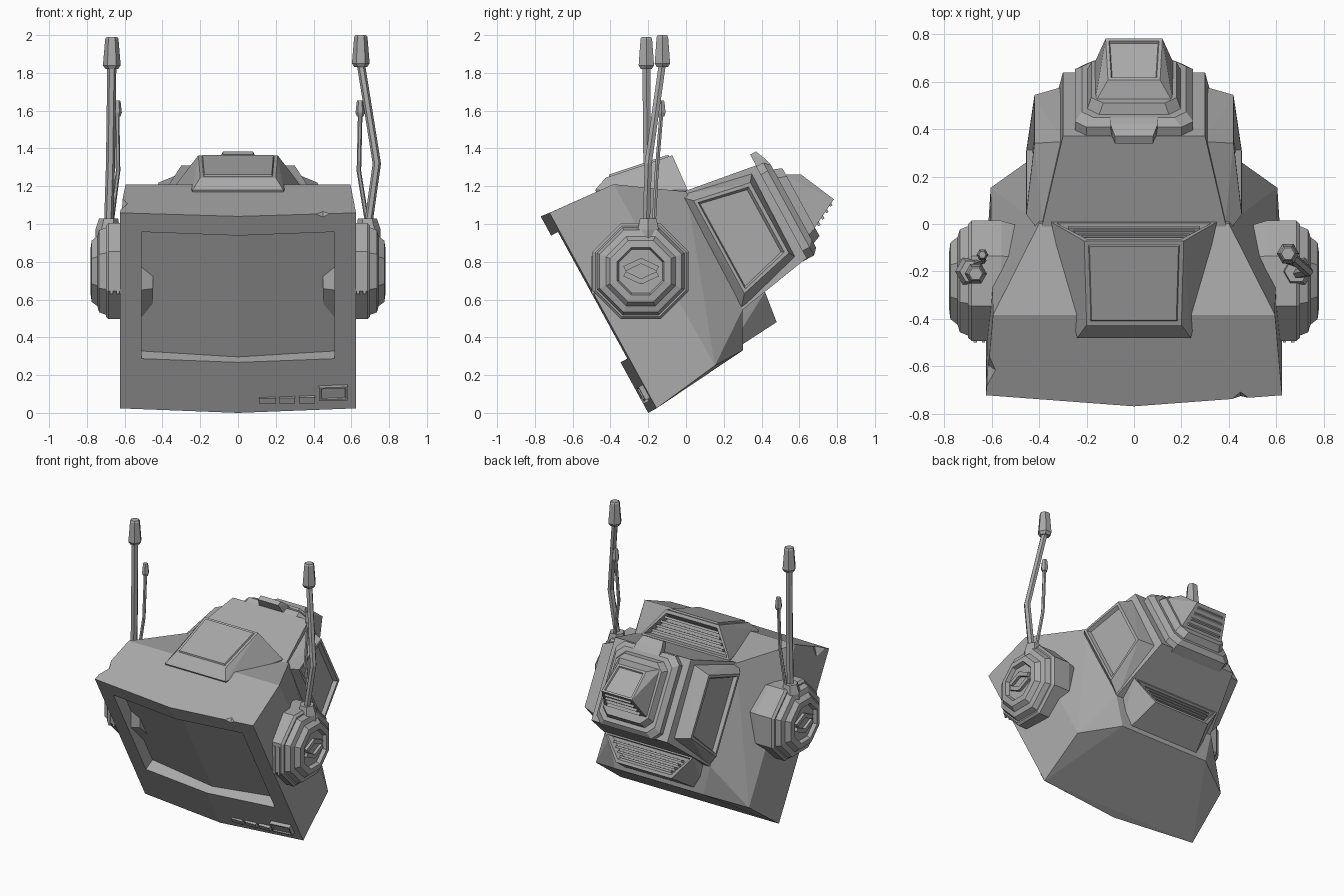
import bpy, bmesh, math
from mathutils import Matrix, Vector

cube = bpy.data.objects.get("Cube")
if cube:
    bpy.data.objects.remove(cube)

grey = bpy.data.materials.new("plain_grey")
grey.use_nodes = True
COLOUR = (0.4, 0.4, 0.4, 1)
grey.diffuse_color = COLOUR
grey.node_tree.nodes["Principled BSDF"].inputs["Base Color"].default_value = COLOUR

# The head leans back: its local axes are x, depth behind the face, height up the face
TILT = Matrix.Translation((0, -0.2, 0)) @ Matrix.Rotation(math.radians(28.7), 4, 'X')
UPRIGHT = Matrix.Identity(4)


def finish(name, bm, matrix):
    bmesh.ops.recalc_face_normals(bm, faces=bm.faces[:])
    bm.transform(matrix)
    mesh = bpy.data.meshes.new(name)
    bm.to_mesh(mesh)
    bm.free()
    mesh.materials.append(grey)
    obj = bpy.data.objects.new(name, mesh)
    bpy.context.collection.objects.link(obj)
    return obj


def solid(name, points, matrix=TILT, mirror=True, insets=()):
    """Convex block around points; insets are (direction, width, depth)."""
    bm = bmesh.new()
    pts = {tuple(p) for p in points}
    if mirror:
        pts |= {(-x, y, z) for x, y, z in pts}
    for p in sorted(pts):
        bm.verts.new(p)
    out = bmesh.ops.convex_hull(bm, input=bm.verts[:])
    loose = [v for v in bm.verts if not v.link_faces]
    bmesh.ops.delete(bm, geom=loose, context='VERTS')
    bmesh.ops.dissolve_limit(bm, angle_limit=math.radians(3),
                             verts=bm.verts[:], edges=bm.edges[:])
    bmesh.ops.recalc_face_normals(bm, faces=bm.faces[:])
    for direction, width, depth in insets:
        d = Vector(direction).normalized()
        face = max(bm.faces, key=lambda f: round(f.normal.dot(d), 2) + f.calc_area() * 0.1)
        # a flat border, then a sloped step
        bmesh.ops.inset_individual(bm, faces=[face], thickness=width, depth=0)
        bmesh.ops.inset_individual(bm, faces=[face], thickness=abs(depth) * 0.6, depth=depth)
    return finish(name, bm, matrix)


def box(name, centre, size, matrix=TILT):
    c, s = Vector(centre), Vector(size) / 2
    return solid(name, [c + Vector((i * s.x, j * s.y, k * s.z))
                        for i in (-1, 1) for j in (-1, 1) for k in (-1, 1)], matrix, False)


def loft(name, rings, matrix=UPRIGHT):
    bm = bmesh.new()
    loops = [[bm.verts.new(p) for p in ring] for ring in rings]
    n = len(loops[0])
    for a, b in zip(loops, loops[1:]):
        for i in range(n):
            bm.faces.new((a[i], a[(i + 1) % n], b[(i + 1) % n], b[i]))
    bm.faces.new(loops[0])
    bm.faces.new(loops[-1])
    return finish(name, bm, matrix)


def rod(name, path):
    """Six-sided rod through (x, y, z, radius) stations."""
    angles = [math.radians(60 * k) for k in range(6)]
    return loft(name, [[(x + r * math.cos(a), y + r * math.sin(a), z) for a in angles]
                       for x, y, z, r in path])


def cut(target, cutter):
    mod = target.modifiers.new("cut", 'BOOLEAN')
    mod.operation, mod.solver, mod.object = 'DIFFERENCE', 'EXACT', cutter
    graph = bpy.context.evaluated_depsgraph_get()
    target.data = bpy.data.meshes.new_from_object(target.evaluated_get(graph))
    target.modifiers.clear()
    bpy.data.objects.remove(cutter)


# Main casing with a slightly pointed front
casing = solid("casing", [
    (0, 0, 0), (0, 0, 1.186), (0.625, 0.05, 0), (0.625, 0.05, 1.18),
    (0.595, 0.42, 1.15), (0.605, 0.43, 0.05), (0.35, 0.6, 0.05),
    (0.4, 0.74, 0.93), (0.4, 0.7, 0.24)])

# Recessed, bowed screen
outline = [(-0.51, -0.1), (0.51, -0.1), (0.51, 0.125), (0, 0.06), (-0.51, 0.125)]
cut(casing, loft("screen_cutter", [[(x, b, h) for x, b in outline] for h in (0.305, 1.07)], TILT))

# Chips in the top edge
cut(casing, solid("edge_chip_cutter", [
    (0.35, 0, 1.2), (0.56, 0, 1.2), (0.45, 0, 1.14), (0.45, 0.1, 1.2), (0.45, -0.1, 1.2)],
    mirror=False))
cut(casing, solid("corner_chip_cutter", [
    (-0.64, 0.04, 1.2), (-0.64, 0.36, 1.2), (-0.64, 0.15, 1.06), (-0.57, 0.17, 1.2)],
    mirror=False))

# Buttons along the lower bezel
for i, x in enumerate((0.155, 0.26, 0.365)):
    box(f"small_button_{i + 1}", (x, 0.012 + x * 0.05, 0.07), (0.085, 0.04, 0.035))
solid("large_button", [(x, b, h) for x, b in ((0.43, 0.01), (0.58, 0.02), (0.43, 0.08), (0.58, 0.08))
                       for h in (0.065, 0.145)], mirror=False, insets=[((0, -1, 0), 0.012, -0.008)])

# Rear housing
solid("rear_housing", [(0.4, 0.68, 0.945), (0.4, 0.68, 0.235),
                       (0.3, 1.13, 0.875), (0.3, 1.13, 0.316)])

# Side panels with sunken centres
for side, label in ((1, "left"), (-1, "right")):
    solid(f"{label}_side_panel", [(side * x, b, h) for x, b, h in (
        (0.38, 0.68, 0.94), (0.3, 1.09, 0.85), (0.3, 1.08, 0.35), (0.38, 0.69, 0.24),
        (0.455, 0.75, 0.87), (0.42, 1.06, 0.81), (0.42, 1.06, 0.385), (0.455, 0.75, 0.31))],
        mirror=False, insets=[((side, 0.1, 0), 0.025, -0.025)])

# Top and bottom vent hoods with slats
solid("top_hood", [(0.24, 0.32, 1.1), (0.24, 0.32, 1.17), (0.2, 0.4, 1.2), (0.21, 0.767, 1.135),
                   (0.35, 0.75, 0.935), (0.24, 0.4, 0.95)],
      insets=[((0, 0.17, 1), 0.025, 0.01), ((0, 1, 0), 0.025, -0.04)])
solid("bottom_hood", [(0.3, 0.5, 0.07), (0.22, 0.827, 0.095), (0.35, 0.85, 0.265),
                      (0.35, 0.6, 0.27)], insets=[((0, 1, -0.1), 0.025, -0.04)])
for i in range(4):
    t = (i + 1) / 5
    box(f"top_slat_{i + 1}", (0, 0.735, 0.95 + 0.17 * t), (0.6 - 0.22 * t, 0.035, 0.016))
    box(f"bottom_slat_{i + 1}", (0, 0.805 + 0.025 * t, 0.11 + 0.14 * t),
        (0.36 + 0.22 * t, 0.035, 0.014))


# Stepped plates on the back, with cut corners
def plate(name, half, low, high, b0, b1, taper):
    c = 0.05
    solid(name, [(half - s - dx, b, h) for b, s in ((b0, 0), (b1, taper))
                 for dx, h in ((0, low + s + c), (c, low + s), (0, high - s - c), (c, high - s))])


plate("back_plate_base", 0.25, 0.31, 0.87, 1.1, 1.17, 0)
plate("back_plate_bevel", 0.25, 0.31, 0.87, 1.17, 1.2, 0.03)
plate("back_plate_step", 0.205, 0.36, 0.82, 1.18, 1.245, 0.025)
solid("back_tab", [(0.1, 1.13, 0.84), (0.1, 1.2, 0.84), (0.1, 1.19, 0.88),
                   (0.08, 1.13, 0.94), (0.08, 1.165, 0.94)])
solid("back_wedge", [(0.17, 1.23, 0.43), (0.165, 1.23, 0.765), (0.11, 1.315, 0.72),
                     (0.12, 1.405, 0.52)], insets=[((0, 0.9, 0.4), 0.02, -0.01)])
for i in range(4):
    t = (i + 0.6) / 4
    box(f"wedge_slat_{i + 1}", (0, 1.25 + 0.14 * t, 0.435 + 0.08 * t),
        (0.27 - 0.07 * t, 0.014, 0.025))

# Ear pods, their relief bars, fins and aerial sockets
EAR_Y, EAR_Z = -0.24, 0.75
PROFILE = [(0.45, 0.24), (0.56, 0.275), (0.685, 0.275), (0.7, 0.26), (0.7, 0.25), (0.735, 0.235),
           (0.745, 0.2), (0.775, 0.175), (0.78, 0.135), (0.755, 0.125)]
octagon = [math.radians(45 * k + 22.5) for k in range(8)]
for side, label in ((1, "left"), (-1, "right")):
    loft(f"{label}_ear_pod", [[(side * x, EAR_Y + r * math.cos(a), EAR_Z + r * math.sin(a))
                               for a in octagon] for x, r in PROFILE])
    for k in (-1, 1):
        for n, (y, turn) in enumerate(((-0.04, 25), (0.045, -25))):
            m = (Matrix.Translation((side * 0.76, EAR_Y + y, EAR_Z + k * 0.035))
                 @ Matrix.Rotation(math.radians(k * turn), 4, 'X'))
            box(f"{label}_ear_bar_{k + 2}_{n}", (0, 0, 0), (0.03, 0.1, 0.028), m)
    for n, x in enumerate((0.635, 0.67)):
        box(f"{label}_ear_fin_{n + 1}", (side * x, EAR_Y - 0.245, EAR_Z - 0.02),
            (0.014, 0.03, 0.2), UPRIGHT)
    rod(f"{label}_aerial_socket", [(side * 0.69, -0.2, 0.9, 0.065), (side * 0.69, -0.2, 0.97, 0.065),
                                   (side * 0.685, -0.2, 1.03, 0.05)])


# Aerials: a tall one with a flared tip and a short one beside it
def aerial(name, base, knee, top, radius, tip_radius, tip_height):
    rod(name + "_rod", [(*p, radius) for p in (base, knee, top)])
    x, y, z = top
    rod(name + "_tip", [(x, y, z - 0.02, tip_radius * 0.7), (x, y, z, tip_radius),
                        (x, y, z + tip_height - 0.01, tip_radius * 0.75),
                        (x, y, z + tip_height, tip_radius * 0.6)])


aerial("left_tall_aerial", (0.69, -0.21, 1.0), (0.735, -0.2, 1.32), (0.65, -0.125, 1.85),
       0.022, 0.047, 0.15)
aerial("right_tall_aerial", (-0.685, -0.2, 1.0), (-0.675, -0.205, 1.32), (-0.668, -0.21, 1.84),
       0.024, 0.047, 0.15)
aerial("left_short_aerial", (0.685, -0.17, 1.0), (0.64, -0.155, 1.28), (0.647, -0.13, 1.59),
       0.012, 0.025, 0.065)
aerial("right_short_aerial", (-0.67, -0.17, 1.0), (-0.635, -0.155, 1.28), (-0.64, -0.13, 1.59),
       0.012, 0.025, 0.065)
